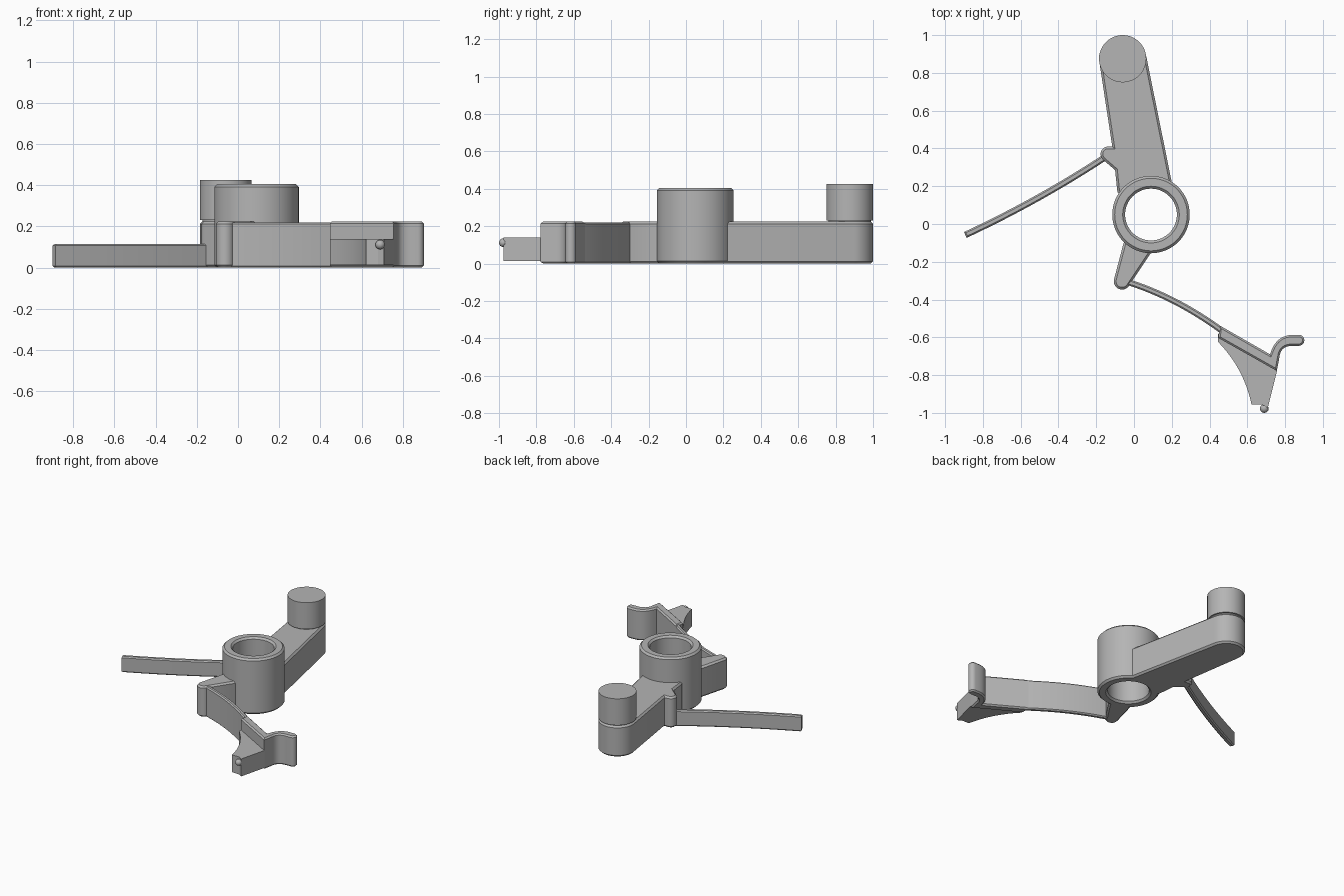
import bpy, bmesh, math
from mathutils import Vector

if "Cube" in bpy.data.objects:
    bpy.data.objects.remove(bpy.data.objects["Cube"])

grey = bpy.data.materials.new("plain grey")
grey.diffuse_color = (0.46, 0.46, 0.46, 1)
grey.use_nodes = True
grey.node_tree.nodes["Principled BSDF"].inputs["Base Color"].default_value = grey.diffuse_color
HUB = (0.09, 0.05)


def finish(name, bm):
    bmesh.ops.recalc_face_normals(bm, faces=bm.faces)
    me = bpy.data.meshes.new(name)
    bm.to_mesh(me)
    bm.free()
    me.materials.append(grey)
    ob = bpy.data.objects.new(name, me)
    bpy.context.collection.objects.link(ob)
    bpy.ops.object.select_all(action='DESELECT')
    ob.select_set(True)
    bpy.context.view_layer.objects.active = ob
    bpy.ops.object.shade_smooth_by_angle(angle=math.radians(30))
    return ob


def arc(c, r, a0, a1, n=16):
    return [(c[0] + r * math.cos(math.radians(a0 + (a1 - a0) * i / n)),
             c[1] + r * math.sin(math.radians(a0 + (a1 - a0) * i / n))) for i in range(n + 1)]


def curve(a, b, c, n=12):
    """Quadratic curve from a to c, pulled toward b."""
    a, b, c = Vector(a), Vector(b), Vector(c)
    return [tuple(a * (1 - t) ** 2 + b * 2 * t * (1 - t) + c * t * t)
            for t in (i / n for i in range(n + 1))]


def strip(path, w):
    """Outline of a band of width w along a path."""
    left, right = [], []
    for i, p in enumerate(path):
        d = Vector(path[min(i + 1, len(path) - 1)]) - Vector(path[max(i - 1, 0)])
        n = Vector((-d.y, d.x)).normalized() * w / 2
        left.append(tuple(Vector(p) + n))
        right.append(tuple(Vector(p) - n))
    return left + right[::-1]


def plate(name, pts, z0, z1, chamfer=0.0):
    """Extruded outline with chamfered top and bottom rims."""
    bm = bmesh.new()
    f = bm.faces.new([bm.verts.new((x, y, z0)) for x, y in pts])
    up = bmesh.ops.extrude_face_region(bm, geom=[f], use_keep_orig=True)["geom"]
    bmesh.ops.translate(bm, verts=[v for v in up if isinstance(v, bmesh.types.BMVert)],
                        vec=(0, 0, z1 - z0))
    if chamfer:
        rim = [e for e in bm.edges if abs(e.verts[0].co.z - e.verts[1].co.z) < 1e-6]
        bmesh.ops.bevel(bm, geom=rim, offset=chamfer, segments=1, profile=0.5, affect='EDGES')
    return finish(name, bm)


def lathe(name, profile, c, n=64):
    """Closed (radius, z) profile turned about a vertical axis."""
    bm = bmesh.new()
    rings = [[bm.verts.new((c[0] + r * math.cos(k * math.tau / n),
                            c[1] + r * math.sin(k * math.tau / n), z)) for r, z in profile]
             for k in range(n)]
    m = len(profile)
    for k in range(n):
        a, b = rings[k], rings[(k + 1) % n]
        for j in range(m):
            bm.faces.new((a[j], b[j], b[(j + 1) % m], a[(j + 1) % m]))
    return finish(name, bm)


# Hollow hub
lathe("hub", [(0.137, 0.013), (0.15, 0), (0.192, 0), (0.205, 0.013),
              (0.205, 0.392), (0.192, 0.405), (0.15, 0.405), (0.137, 0.392)], HUB)

# Main arm, ending inside the hub wall
main = (arc((-0.06, 0.875), 0.125, 10, 184, 32) + [(-0.115, 0.41)]
        + arc((-0.137, 0.37), 0.04, 90, 225, 10) + [(-0.1, 0.285), (-0.088, 0.17)]
        + arc(HUB, 0.17, 150, 45))
plate("main_arm", main, 0, 0.225, 0.012)

# Upright pin with a narrow neck under it
plate("pin", arc((-0.06, 0.875), 0.125, 0, 354.375, 63), 0.232, 0.425)
plate("pin_neck", arc((-0.06, 0.875), 0.113, 0, 354.375, 63), 0.21, 0.235)

# Short lower arm
lower = arc(HUB, 0.17, 273, 227) + [(-0.055, -0.1)] + arc((-0.063, -0.303), 0.044, 170, 322, 16) \
    + [(0.09, -0.152)]
plate("lower_arm", lower, 0, 0.225, 0.012)

# Thin springs
plate("left_spring", strip(curve((-0.14, 0.362), (-0.5, 0.125), (-0.893, -0.058)), 0.034),
      0, 0.115, 0.008)
plate("right_spring", strip(curve((-0.04, -0.305), (0.22, -0.385), (0.47, -0.568)), 0.032),
      0.0, 0.22, 0.008)

# Bar with curled hook
hook = ([(0.455, -0.538), (0.72, -0.69)] + curve((0.728, -0.668), (0.76, -0.588), (0.84, -0.587), 8)
        + arc((0.873, -0.616), 0.029, 90, -90, 10)
        + curve((0.84, -0.645), (0.775, -0.645), (0.77, -0.705), 8)
        + [(0.756, -0.778), (0.446, -0.603)])
plate("hook_bar", hook, 0, 0.225, 0.01)

# Low foot with concave edge
foot = [(0.446, -0.58), (0.745, -0.75), (0.757, -0.778), (0.708, -0.975), (0.68, -0.957)] \
    + curve((0.622, -0.955), (0.582, -0.765), (0.446, -0.625))
plate("foot", foot, 0.013, 0.14)

# Small nub on the foot tip
bm = bmesh.new()
bmesh.ops.create_uvsphere(bm, u_segments=20, v_segments=12, radius=0.023)
bmesh.ops.translate(bm, verts=bm.verts, vec=(0.69, -0.977, 0.112))
finish("foot_nub", bm)
